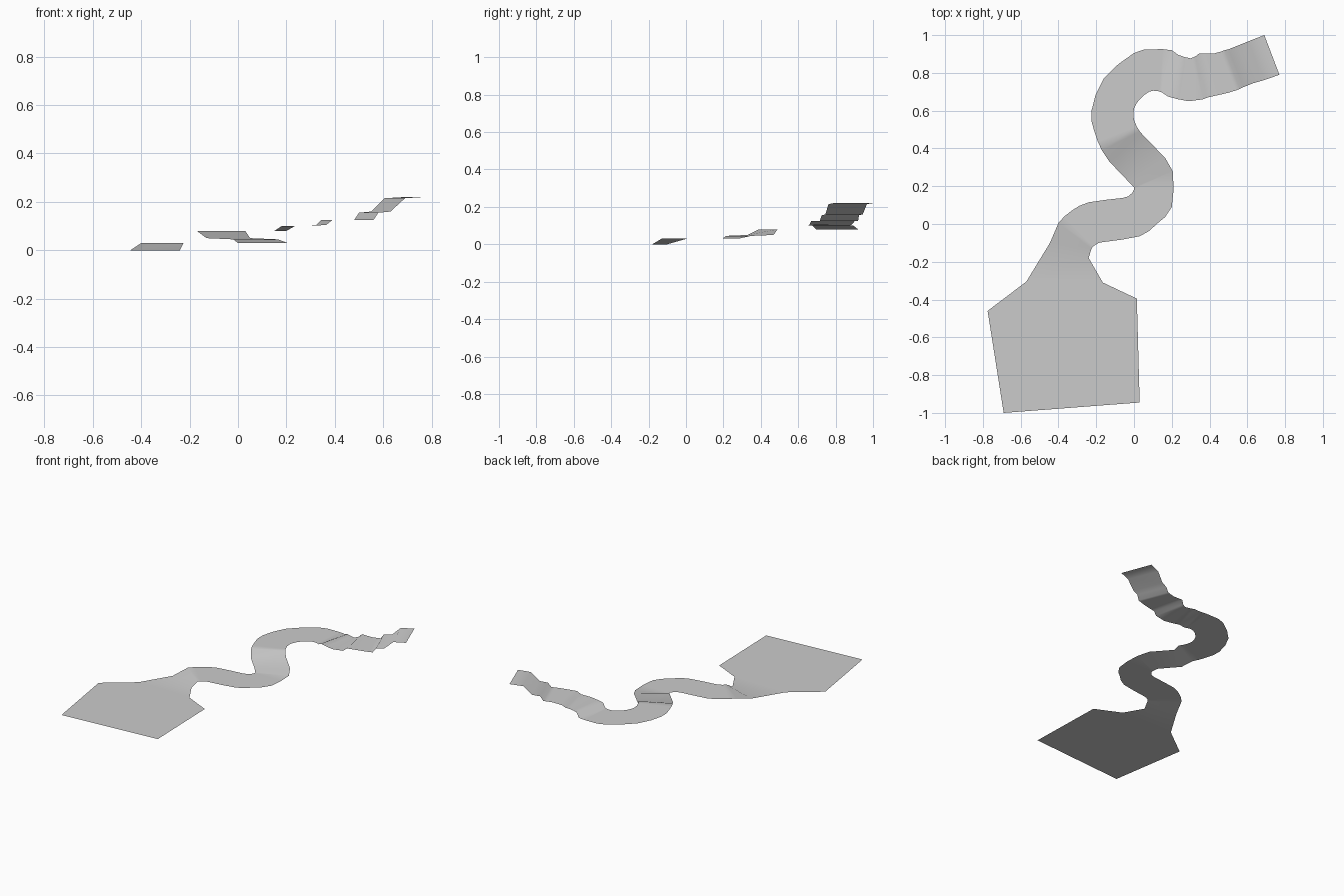
import bpy
from mathutils import Vector


def make_sheet(name, verts, faces):
    mesh = bpy.data.meshes.new(name)
    mesh.from_pydata(verts, [], faces)
    mesh.update()
    obj = bpy.data.objects.new(name, mesh)
    bpy.context.collection.objects.link(obj)
    mesh.shade_smooth()
    return obj


# Landing pad: flat polygon at the foot of the path
make_sheet("landing_pad", [(-.69, -1, 0), (.03, -.945, 0), (.015, -.395, 0),
                           (-.165, -.31, 0), (-.57, -.305, 0), (-.775, -.46, 0)],
           [range(6)])

# Path cross-sections: left x, y, right x, y, height
rungs = [
    (-.57, -.305, -.165, -.31, 0), (-.445, -.1, -.24, -.18, 0),
    (-.40, .005, -.225, -.13, .03), (-.33, .07, -.195, -.105, .03),
    (-.24, .115, -.16, -.095, .03), (-.06, .138, .03, -.065, .03),
    (-.02, .155, .12, 0, .03), (-.003, .175, .2, .09, .03),
    (0, .195, .205, .28, .03), (-.02, .215, .165, .35, .045),
    (-.13, .33, .05, .468, .05), (-.17, .39, .03, .49, .08),
    (-.21, .49, 0, .55, .08), (-.225, .6, 0, .61, .08),
    (-.16, .77, .03, .66, .08), (0, .905, .08, .70, .08),
    (.1, .925, .12, .705, .08), (.2, .92, .15, .695, .08),
    (.235, .895, .18, .675, .10), (.3, .877, .29, .65, .10),
    (.325, .887, .365, .66, .105), (.345, .903, .39, .67, .125),
    (.42, .902, .5, .695, .125), (.48, .92, .56, .715, .125),
    (.5, .925, .58, .725, .155), (.55, .945, .63, .745, .16),
    (.605, .967, .69, .762, .215), (.69, 1, .77, .79, .22),
]

# Round the level bends with one extra section; ramps stay straight
rows = []
for i, r in enumerate(rungs):
    rows.append(r)
    if 1 < i < len(rungs) - 2 and r[4] == rungs[i + 1][4]:
        a, b, c, d = (Vector(rungs[k][:4]) for k in range(i - 1, i + 3))
        rows.append((*((b + c) * 9 - a - d) / 16, r[4]))

# Winding path ribbon
verts = [p for lx, ly, rx, ry, z in rows for p in ((lx, ly, z), (rx, ry, z))]
faces = [(2 * i, 2 * i + 1, 2 * i + 3, 2 * i + 2) for i in range(len(rows) - 1)]
make_sheet("winding_path", verts, faces)
